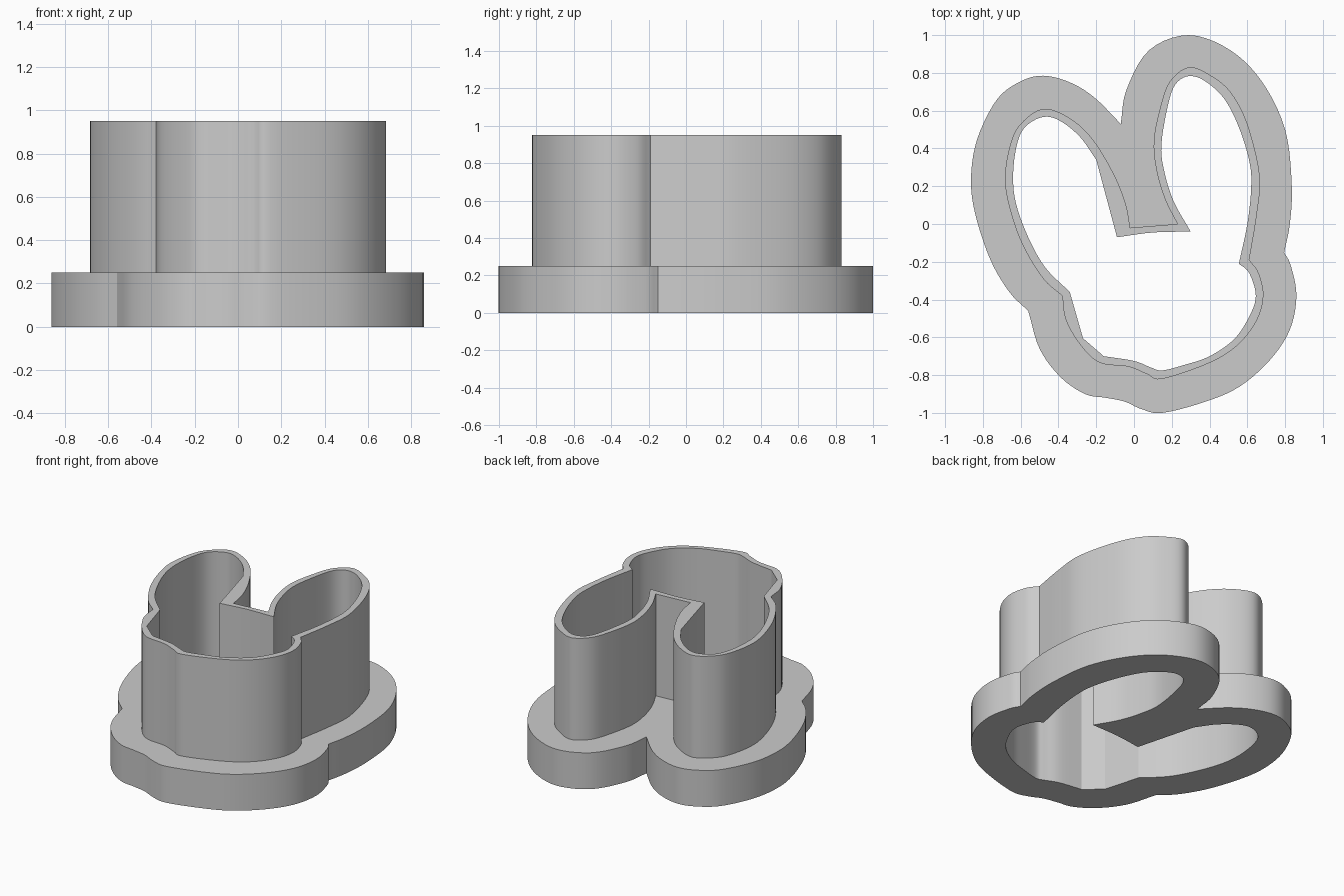
import bpy
import bmesh
import math
from mathutils import Vector

cube = bpy.data.objects.get("Cube")
if cube:
    bpy.data.objects.remove(cube, do_unlink=True)

BASE_TOP, WALL_TOP, STEPS = 0.25, 0.95, 5


def smooth_path(points):
    """Catmull-Rom curve through the points, leaving out the last one."""
    p = [Vector(q) for q in points]
    if len(p) == 2:
        return p[:1]
    p = [2 * p[0] - p[1]] + p + [2 * p[-1] - p[-2]]
    path = []
    for a, b, c, d in zip(p, p[1:], p[2:], p[3:]):
        for i in range(STEPS):
            t = i / STEPS
            path.append(0.5 * (2 * b + (c - a) * t + (2 * a - 5 * b + 4 * c - d) * t ** 2
                               + (3 * b - a - 3 * c + d) * t ** 3))
    return path


def outline(*runs):
    """Closed outline from smooth runs that meet at sharp corners."""
    loop = []
    for run, following in zip(runs, runs[1:] + runs[:1]):
        loop += smooth_path(run + following[:1])
    return loop


# Outer edge of the base flange: right lobe, lower body, left lobe
flange_edge = outline(
    [(-.07, .53), (-.04, .71), (.08, .92), (.29, 1), (.51, .92), (.68, .75),
     (.8, .5), (.835, .21), (.825, 0)],
    [(.795, -.15), (.83, -.22), (.86, -.38), (.825, -.56), (.72, -.72), (.56, -.86),
     (.38, -.94), (.15, -1), (.04, -.98), (-.05, -.94), (-.15, -.92), (-.26, -.9),
     (-.39, -.81), (-.5, -.66)],
    [(-.56, -.46), (-.66, -.36), (-.76, -.19), (-.84, .05), (-.863, .24), (-.83, .45),
     (-.725, .66), (-.6, .755), (-.48, .785), (-.34, .75), (-.21, .67)])

# Outer face of the tall wall, ending with the flat tip of the notch
wall_edge = outline(
    [(.23, 0), (.165, .13), (.12, .28), (.105, .44), (.14, .62), (.19, .755), (.29, .83),
     (.4, .79), (.51, .7), (.6, .53), (.665, .26), (.65, .05)],
    [(.61, -.19), (.66, -.26), (.685, -.38), (.65, -.51), (.55, -.64), (.4, -.735),
     (.15, -.82), (.07, -.795), (-.03, -.755), (-.18, -.735), (-.28, -.645), (-.36, -.51)],
    [(-.38, -.38), (-.48, -.29), (-.59, -.11), (-.66, .09), (-.683, .25), (-.655, .42),
     (-.6, .53), (-.48, .61), (-.34, .56), (-.22, .45), (-.11, .27), (-.045, .11)],
    [(-.02, -.02)])

# Through hole, with its straight cuts beside the notch and at the lower left
hole_edge = outline(
    [(.3, -.04), (.21, .12), (.16, .28), (.145, .42), (.18, .63), (.22, .74), (.29, .783),
     (.375, .757), (.48, .66), (.56, .5), (.613, .32), (.62, .185), (.6, 0)],
    [(.555, -.21), (.61, -.26), (.645, -.38), (.61, -.49), (.53, -.61), (.4, -.7),
     (.27, -.745), (.15, -.775), (.09, -.76), (0, -.725)],
    [(-.16, -.7)],
    [(-.27, -.605)],
    [(-.34, -.36), (-.47, -.23), (-.56, -.07), (-.625, .11), (-.64, .26), (-.62, .42),
     (-.575, .515), (-.48, .567), (-.39, .545), (-.285, .46)],
    [(-.2, .34)],
    [(-.09, -.07), (.1, -.045)])

bm = bmesh.new()


def upright(loop, low, high):
    """Vertical band on an outline; returns its bottom and top edge rings."""
    rings = [[bm.verts.new((p.x, p.y, z)) for p in loop] for z in (low, high)]
    count = len(loop)
    for i in range(count):
        j = (i + 1) % count
        bm.faces.new((rings[0][i], rings[0][j], rings[1][j], rings[1][i]))
    return [[bm.edges.get((r[i], r[(i + 1) % count])) for i in range(count)] for r in rings]


# Vertical sides, then the flat rings that join them
flange_low, flange_high = upright(flange_edge, 0, BASE_TOP)
wall_low, wall_high = upright(wall_edge, BASE_TOP, WALL_TOP)
hole_low, hole_high = upright(hole_edge, 0, WALL_TOP)
for edges in (flange_low + hole_low, flange_high + wall_low, wall_high + hole_high):
    bmesh.ops.triangle_fill(bm, edges=edges, use_beauty=True, normal=(0, 0, 1))
bmesh.ops.recalc_face_normals(bm, faces=bm.faces)

mesh = bpy.data.meshes.new("flanged_cutter")
bm.to_mesh(mesh)
bm.free()
cutter = bpy.data.objects.new("flanged_cutter", mesh)
bpy.context.collection.objects.link(cutter)

# Plain grey plastic
grey = bpy.data.materials.new("plain_grey")
grey.use_nodes = True
grey.diffuse_color = (.6, .6, .6, 1)
grey.node_tree.nodes["Principled BSDF"].inputs["Base Color"].default_value = (.6, .6, .6, 1)
mesh.materials.append(grey)

bpy.ops.object.select_all(action='DESELECT')
cutter.select_set(True)
bpy.context.view_layer.objects.active = cutter
bpy.ops.object.shade_smooth_by_angle(angle=math.radians(30))
